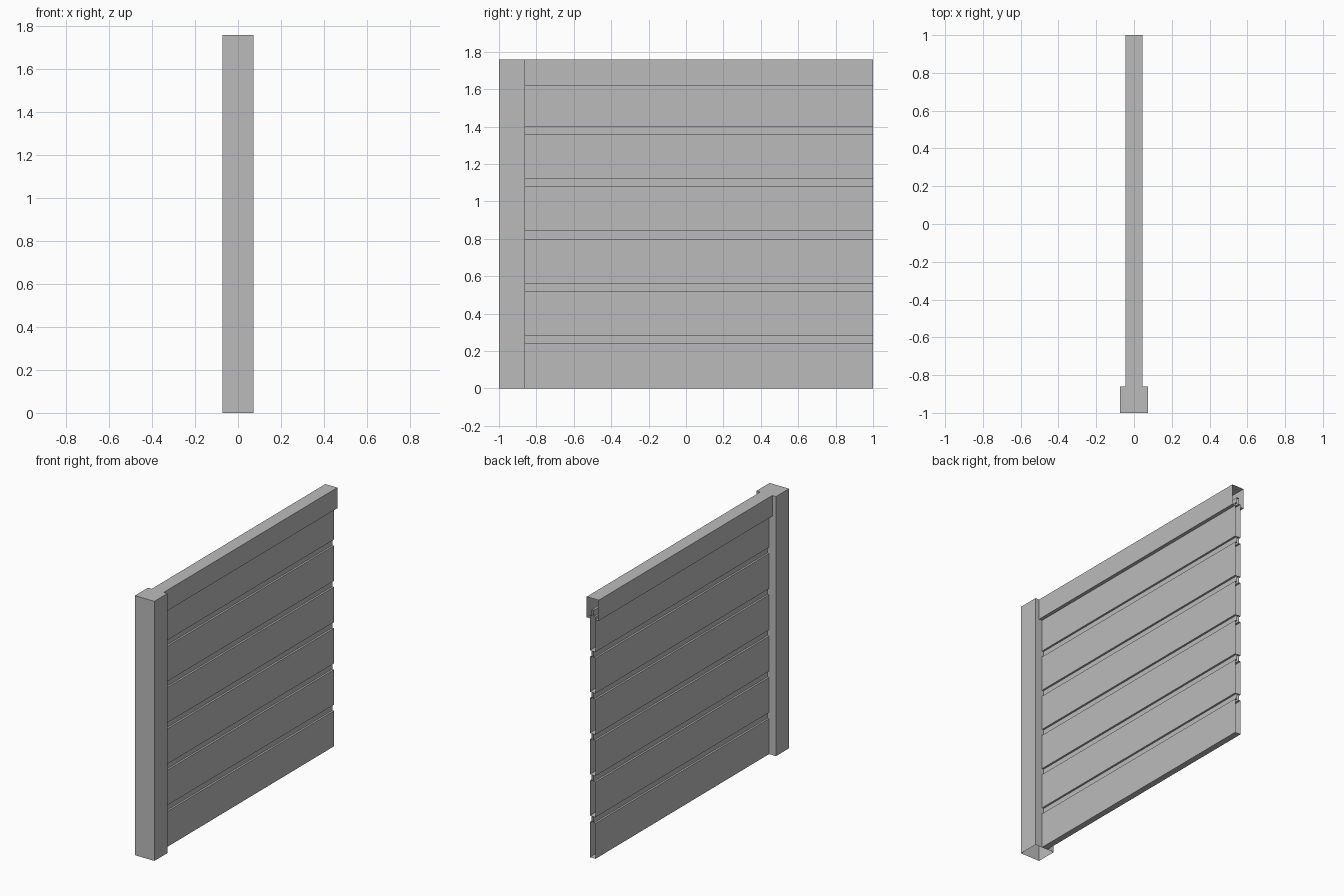
import bpy
import bmesh

if "Cube" in bpy.data.objects:
    bpy.data.objects.remove(bpy.data.objects["Cube"], do_unlink=True)

HEIGHT = 1.76
POST_HALF, POST_BACK = 0.073, -0.86
CAP_HALF, CAP_BOTTOM = 0.045, 1.62
BOARD_HALF, TONGUE_HALF = 0.021, 0.008
PITCH, BODY, GAP = 0.28, 0.24, 0.042

grey = bpy.data.materials.new("plain grey")
grey.use_nodes = True
colour = (0.5, 0.5, 0.5, 1)
grey.diffuse_color = colour
grey.node_tree.nodes["Principled BSDF"].inputs["Base Color"].default_value = colour


def finish(name, bm):
    bmesh.ops.recalc_face_normals(bm, faces=bm.faces)
    mesh = bpy.data.meshes.new(name)
    bm.to_mesh(mesh)
    bm.free()
    mesh.materials.append(grey)
    obj = bpy.data.objects.new(name, mesh)
    bpy.context.collection.objects.link(obj)
    return obj


def channel(name, half):
    """Mirror a half profile of (x, z) points and run it along y, ends open."""
    profile = half + [(-x, z) for x, z in reversed(half)]
    bm = bmesh.new()
    rings = [[bm.verts.new((x, y, z)) for x, z in profile] for y in (POST_BACK, 1)]
    near, far = rings
    for i in range(len(profile)):
        j = (i + 1) % len(profile)
        bm.faces.new((near[i], near[j], far[j], far[i]))
    return finish(name, bm)


# End post: hollow, open at the bottom
bm = bmesh.new()
bmesh.ops.create_cube(bm, size=1)
for v in bm.verts:
    v.co.x *= 2 * POST_HALF
    v.co.y = -1 if v.co.y < 0 else POST_BACK
    v.co.z = 0 if v.co.z < 0 else HEIGHT
bm.normal_update()
bmesh.ops.delete(bm, geom=[f for f in bm.faces if f.normal.z < -0.5], context="FACES_ONLY")
finish("end_post", bm)

# Stacked boards, each with a narrow tongue on top
for n in range(6):
    base = n * PITCH + (GAP - PITCH + BODY if n else 0)
    shoulder = n * PITCH + BODY
    channel(f"board_{n + 1}", [
        (BOARD_HALF, base), (BOARD_HALF, shoulder),
        (TONGUE_HALF, shoulder), (TONGUE_HALF, shoulder + GAP)])

# Hollow cap rail whose bottom lips close against the top board
bm_profile = [(BOARD_HALF, CAP_BOTTOM), (CAP_HALF, CAP_BOTTOM), (CAP_HALF, HEIGHT)]
cap = channel("cap_rail", bm_profile)

# Open the slot between the cap lips
bm = bmesh.new()
bm.from_mesh(cap.data)
slot = [f for f in bm.faces if abs(f.calc_center_median().x) < 0.001
        and f.calc_center_median().z < HEIGHT - 0.01]
bmesh.ops.delete(bm, geom=slot, context="FACES_ONLY")
bm.to_mesh(cap.data)
bm.free()
